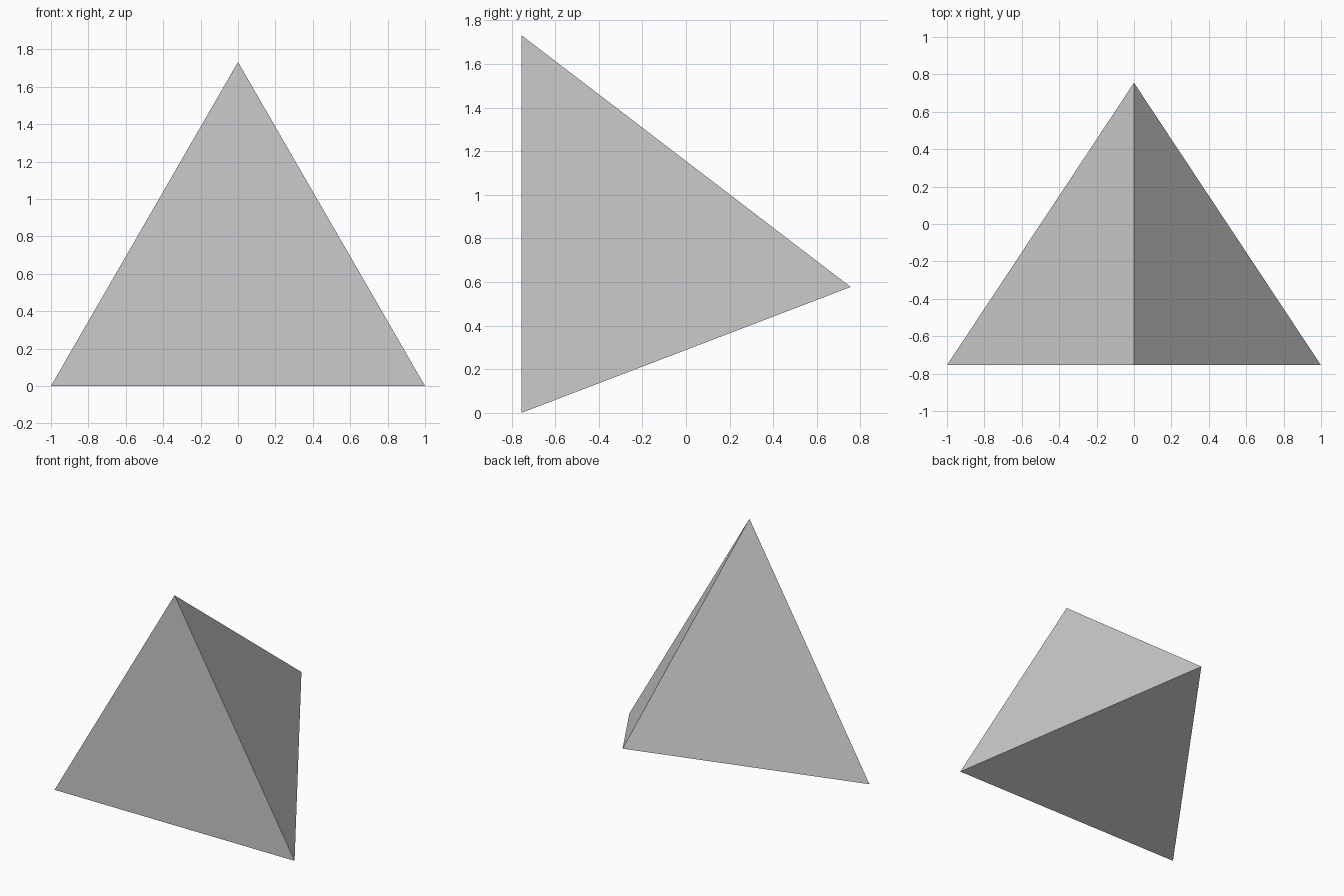
import bpy
import bmesh
from math import cos, sin, pi, sqrt

if "Cube" in bpy.data.objects:
    bpy.data.objects.remove(bpy.data.objects["Cube"])

SIDE = 2.0                    # edge of the equilateral front face
HALF_DEPTH = 0.755            # front face to back point, halved
RADIUS = SIDE / sqrt(3)       # circumscribed radius of the front face
CENTRE_Z = RADIUS / 2         # puts the lower edge on z = 0

bm = bmesh.new()

# Upright front triangle, one corner up
front = []
for i in range(3):
    a = pi / 2 + i * 2 * pi / 3
    front.append(bm.verts.new((RADIUS * cos(a), -HALF_DEPTH,
                               CENTRE_Z + RADIUS * sin(a))))
bm.faces.new(front)

# Three sloping sides meeting at the back point
back = bm.verts.new((0, HALF_DEPTH, CENTRE_Z))
for i in range(3):
    bm.faces.new((front[i], back, front[(i + 1) % 3]))

bmesh.ops.recalc_face_normals(bm, faces=bm.faces)
mesh = bpy.data.meshes.new("pyramid_body")
bm.to_mesh(mesh)
bm.free()
body = bpy.data.objects.new("pyramid_body", mesh)
bpy.context.collection.objects.link(body)
